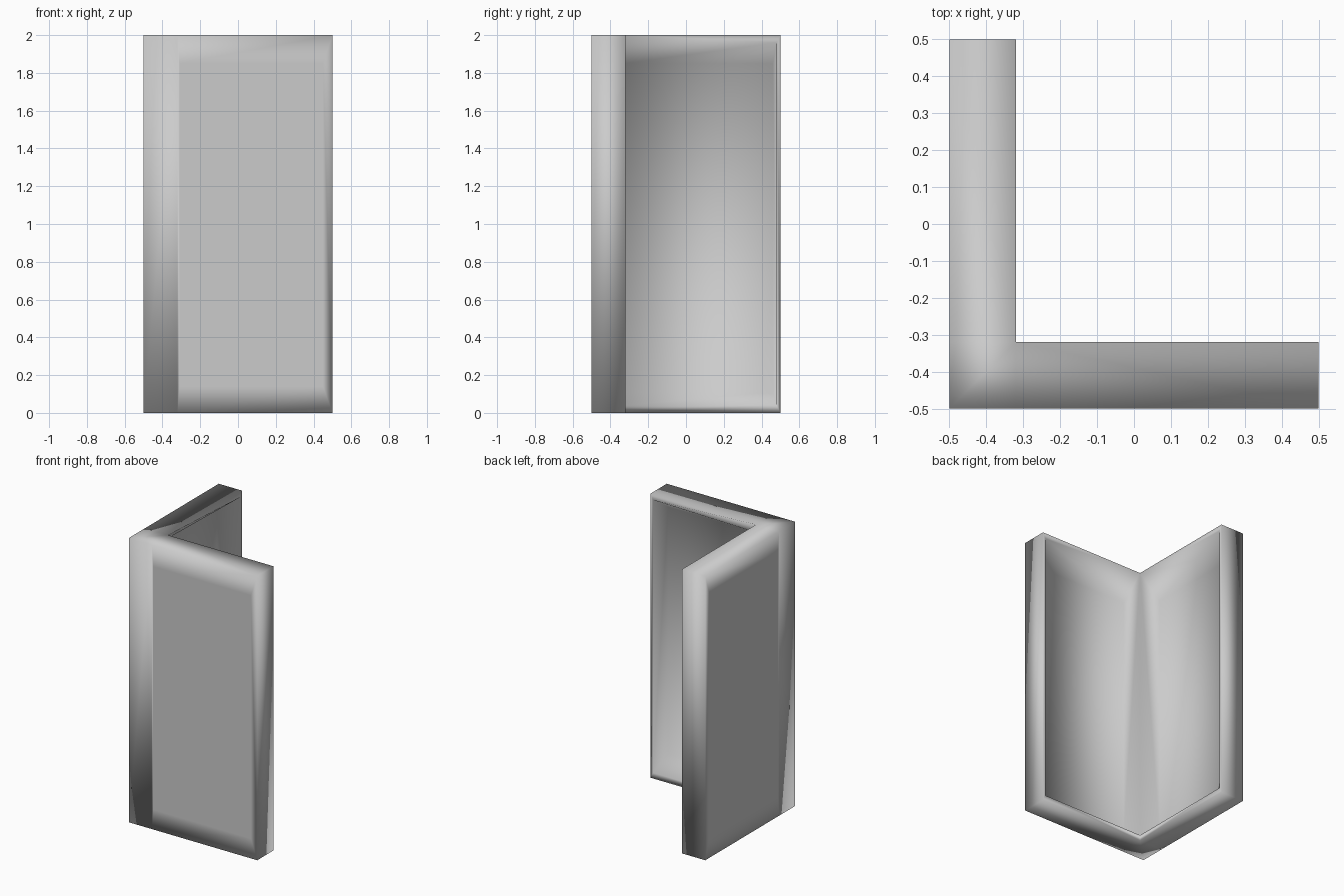
import bpy, bmesh

if "Cube" in bpy.data.objects:
    bpy.data.objects.remove(bpy.data.objects["Cube"])

O, I, P = -0.5, -0.32, -0.485   # outer face, inner face, pocket floor
E = 0.5                         # free end of each wall
bm = bmesh.new()


def wall(swap, panel_end):
    """One L arm: u runs along the wall, d through it; inner side is a deep coved pocket."""
    def f(*pts):
        bm.faces.new([bm.verts.new((d, u, z) if swap else (u, d, z)) for u, d, z in pts])

    def strip(a, b, skip_first=False):
        for i in range(1 if skip_first else 0, 4):
            j = (i + 1) % 4
            f(a[i], a[j], b[j], b[i])

    def rect(u0, u1, d, z0, z1):
        return [(u0, d, z1), (u0, d, z0), (u1, d, z0), (u1, d, z1)]

    back = rect(I, E, O, 0, 2)
    back_in = rect(I + 0.01, E - 0.05, O, 0.14, 1.85)
    front = rect(I, E, I, 0, 2)
    rim = [(I, I, 2), (I, I, 0.04), (0.48, I, 0.04), (0.48, I, 1.96)]
    floor = rect(I, panel_end, P, 0.11, 1.85)
    # outer skin with a border loop
    strip(back, back_in)
    f(*back_in)
    # top, bottom and free end
    strip(back, front, True)
    # narrow rim around the pocket
    f(front[1], front[2], rim[2], rim[1])
    f(front[2], front[3], rim[3], rim[2])
    f(front[3], front[0], rim[3])
    # pocket sides and floor
    strip(rim, floor)
    f(*floor)
    # post side of the outer skin
    f((O, O, 0), (I, O, 0), (I, O, 2), (O, O, 2))


wall(False, 0.478)
wall(True, 0.46)

# caps of the corner post
for z in (0, 2):
    bm.faces.new([bm.verts.new((x, y, z)) for x, y in ((O, O), (I, O), (I, I), (O, I))])

bmesh.ops.remove_doubles(bm, verts=bm.verts, dist=0.001)
bmesh.ops.recalc_face_normals(bm, faces=bm.faces)
for face in bm.faces:
    face.smooth = True
# crisp line round the pocket openings
for e in bm.edges:
    if all(0.03 < v.co.z < 1.97 and abs(max(v.co.x, v.co.y) - 0.48) < 0.001
           and abs(min(v.co.x, v.co.y) - I) < 0.001 for v in e.verts):
        e.smooth = False

me = bpy.data.meshes.new("corner_wall")
bm.to_mesh(me)
bm.free()
ob = bpy.data.objects.new("corner_wall", me)
bpy.context.collection.objects.link(ob)
